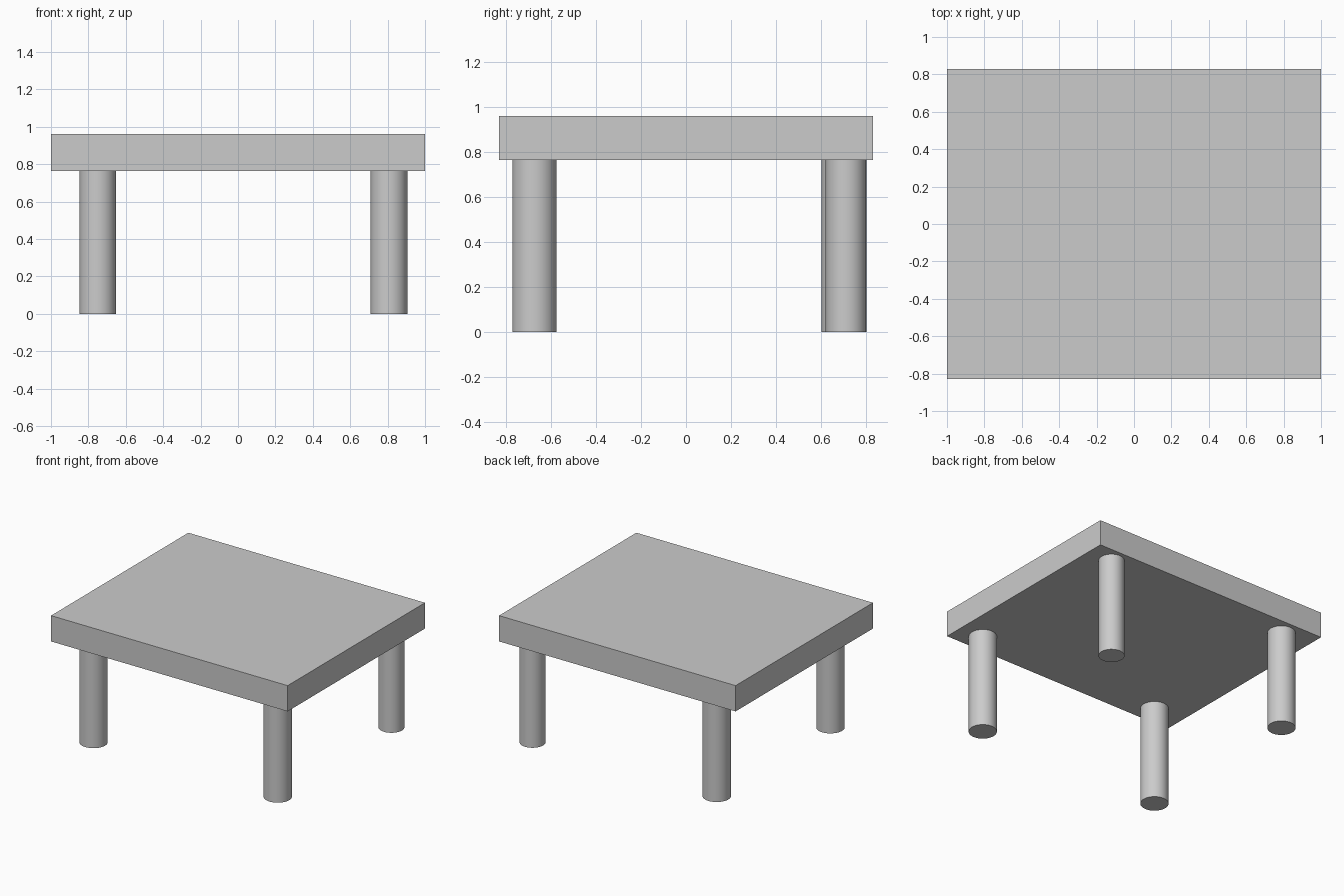
import bpy
import math

cube = bpy.data.objects.get("Cube")
if cube:
    bpy.data.objects.remove(cube, do_unlink=True)

TOP, UNDERSIDE = 0.96, 0.763

# One plain grey for the whole table
grey = bpy.data.materials.new("plain_grey")
grey.use_nodes = True
colour = (0.6, 0.6, 0.6, 1)
grey.diffuse_color = colour
bsdf = next(n for n in grey.node_tree.nodes if n.type == "BSDF_PRINCIPLED")
bsdf.inputs["Base Color"].default_value = colour


def finish(name):
    obj = bpy.context.object
    obj.name = name
    obj.data.materials.append(grey)
    return obj


# Tabletop slab
bpy.ops.mesh.primitive_cube_add(size=1, location=(0, 0, (TOP + UNDERSIDE) / 2))
top = finish("tabletop")
top.scale = (2, 1.658, TOP - UNDERSIDE)
bpy.ops.object.transform_apply(location=False, rotation=False, scale=True)


# Round legs, slightly uneven in placement and thickness
def leg(name, x, y, radius):
    bpy.ops.mesh.primitive_cylinder_add(
        vertices=48, radius=radius, depth=UNDERSIDE, location=(x, y, UNDERSIDE / 2))
    finish(name)
    bpy.ops.object.shade_smooth_by_angle(angle=math.radians(30))


leg("front_left_leg", 0.807, -0.673, 0.098)
leg("front_right_leg", -0.75, -0.673, 0.098)
leg("back_left_leg", 0.80, 0.71, 0.09)
leg("back_right_leg", -0.75, 0.70, 0.098)
